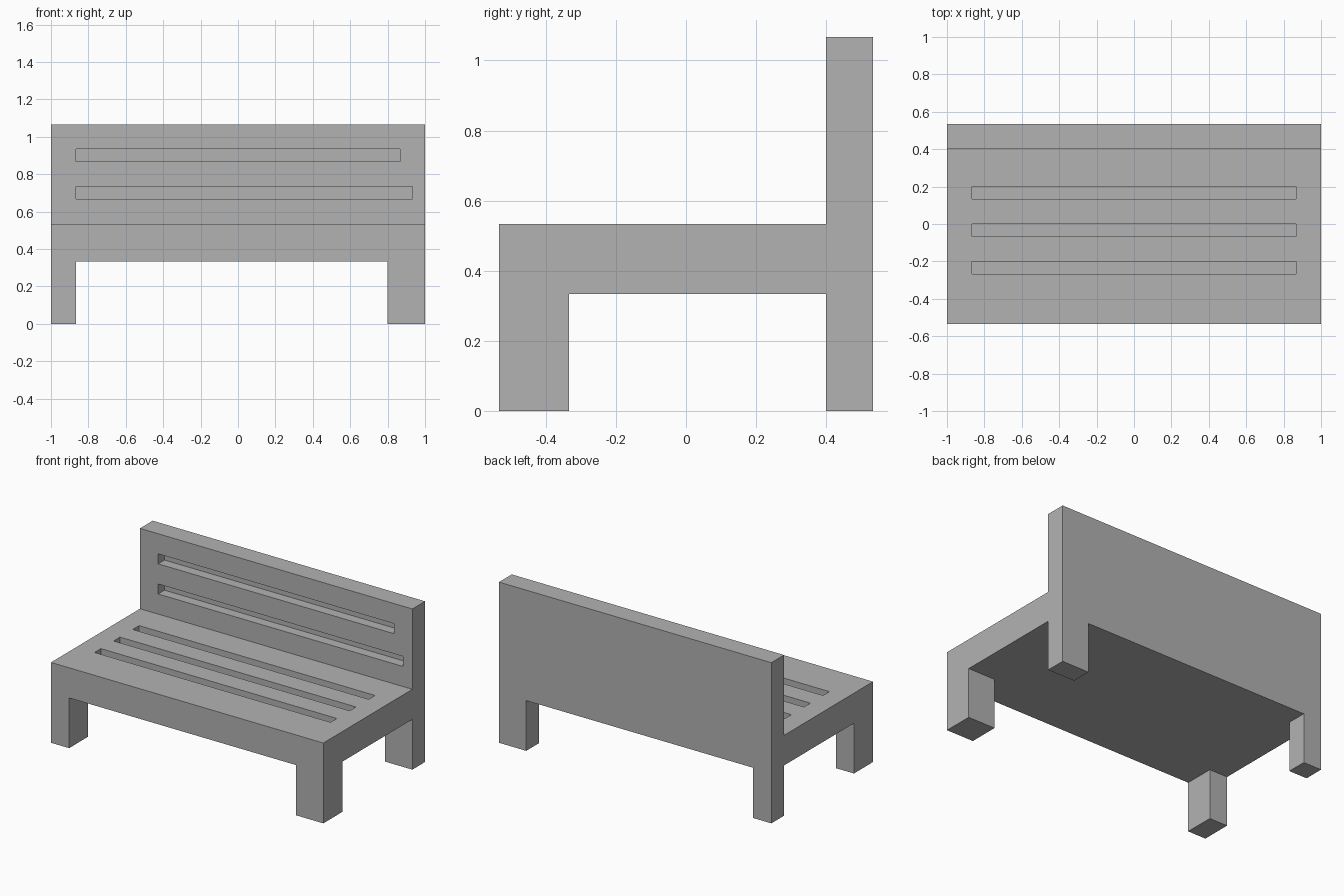
import bpy
from mathutils import Vector

cube = bpy.data.objects.get("Cube")
if cube:
    bpy.data.objects.remove(cube, do_unlink=True)

U = 2 / 30  # module: the bench is 30 wide, 16 deep and 16 high

grey = bpy.data.materials.new("plain_grey")
grey.use_nodes = True
colour = (0.448, 0.448, 0.448, 1)
grey.diffuse_color = colour
grey.node_tree.nodes["Principled BSDF"].inputs["Base Color"].default_value = colour


def box(name, x, y, z):
    """Box from (min, max) ranges, in modules."""
    low, high = (Vector(c) * U for c in zip(x, y, z))
    bpy.ops.mesh.primitive_cube_add(size=1, location=(low + high) / 2)
    ob = bpy.context.object
    ob.name = name
    ob.scale = high - low
    bpy.ops.object.transform_apply(location=False, rotation=False, scale=True)
    ob.data.materials.append(grey)
    return ob


def cut(target, x, y, z):
    """Carve a box-shaped groove and discard the cutter."""
    cutter = box("groove_cutter", x, y, z)
    cutter.hide_render = True
    mod = target.modifiers.new("groove", "BOOLEAN")
    mod.operation = "DIFFERENCE"
    mod.solver = "EXACT"
    mod.object = cutter
    bpy.context.view_layer.objects.active = target
    bpy.ops.object.modifier_apply(modifier=mod.name)
    bpy.data.objects.remove(cutter, do_unlink=True)


# Seat slab with three blind grooves
seat = box("seat", (-15, 15), (-8, 6), (5, 8))
for y in (-4, -1, 2):
    cut(seat, (-13, 13), (y, y + 1), (7, 9))

# Backrest with two blind grooves, the lower one slightly longer
backrest = box("backrest", (-15, 15), (6, 8), (5, 16))
for z, end in ((10, 14), (13, 13)):
    cut(backrest, (-13, end), (5, 7), (z, z + 1))

# Legs: the left pair is wider than the right, the front pair deeper than the back
for side, x in (("right", (-15, -13)), ("left", (12, 15))):
    for row, y in (("front", (-8, -5)), ("back", (6, 8))):
        box(f"{row}_{side}_leg", x, y, (0, 5))
